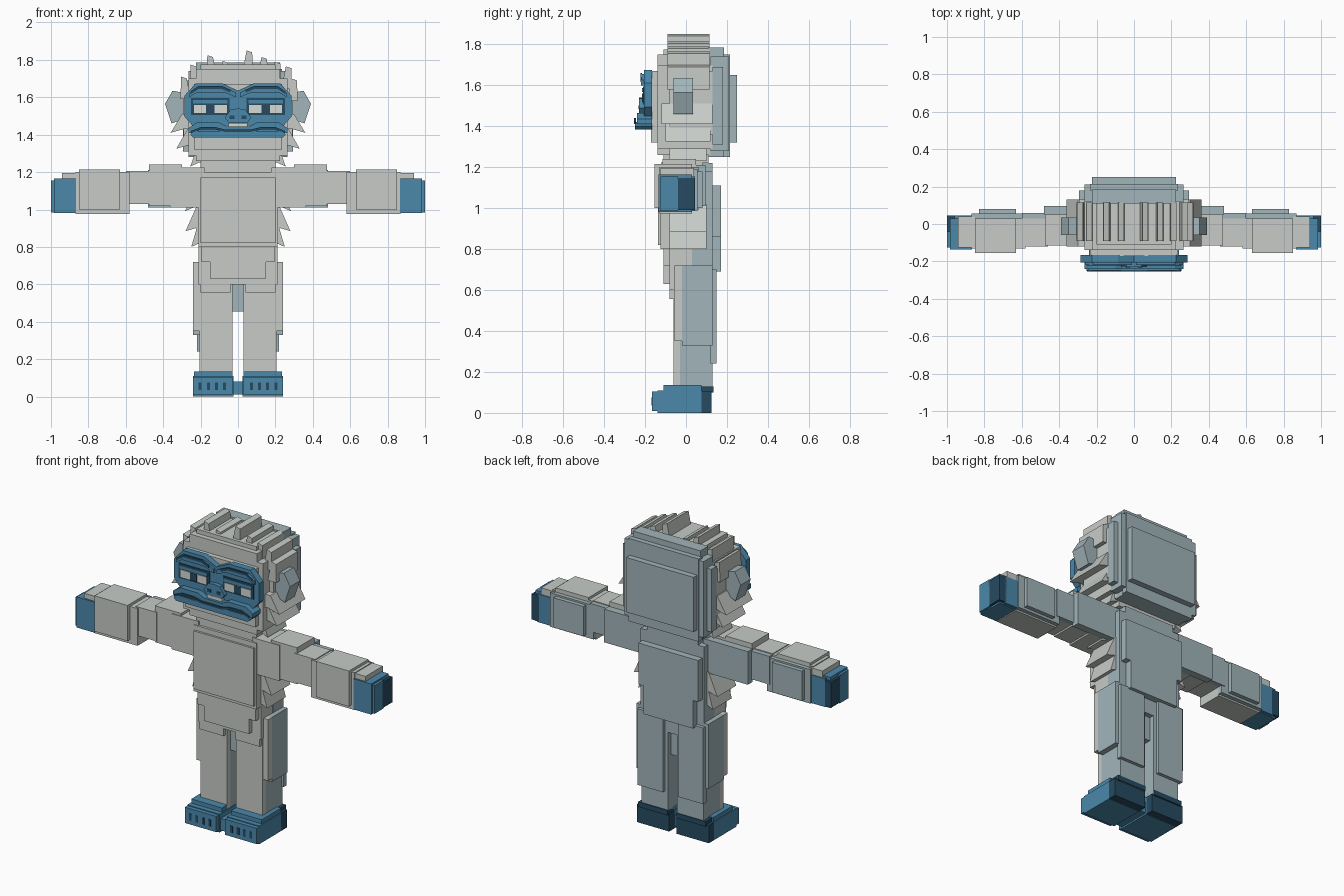
import bpy, bmesh

old = bpy.data.objects.get("Cube")
if old:
    bpy.data.objects.remove(old, do_unlink=True)


def material(name, r, g, b):
    mat = bpy.data.materials.new(name)
    mat.use_nodes = True
    mat.diffuse_color = (r, g, b, 1)
    shader = next(n for n in mat.node_tree.nodes if n.type == "BSDF_PRINCIPLED")
    shader.inputs["Base Color"].default_value = (r, g, b, 1)
    return mat


fur = material("light fur", .57, .6, .57)
back_fur = material("blue grey fur", .36, .46, .49)
skin = material("blue skin", .07, .25, .41)
dark = material("dark blue", .02, .07, .12)
white = material("eye white", .68, .7, .66)


def prism(name, mat, outline, y, pair=False):
    """Extrude an outline in the x-z plane along y; pair adds a mirrored copy."""
    sides = (("left_", 1), ("right_", -1)) if pair else (("", 1),)
    for prefix, sign in sides:
        bm = bmesh.new()
        front = bm.faces.new([bm.verts.new((sign * px, y[0], pz)) for px, pz in outline])
        grown = bmesh.ops.extrude_face_region(bm, geom=[front], use_keep_orig=True)
        moved = [v for v in grown["geom"] if isinstance(v, bmesh.types.BMVert)]
        bmesh.ops.translate(bm, verts=moved, vec=(0, y[1] - y[0], 0))
        bmesh.ops.recalc_face_normals(bm, faces=bm.faces)
        mesh = bpy.data.meshes.new(prefix + name)
        bm.to_mesh(mesh)
        bm.free()
        mesh.materials.append(mat)
        obj = bpy.data.objects.new(prefix + name, mesh)
        bpy.context.collection.objects.link(obj)


def block(name, mat, x, y, z, pair=True):
    prism(name, mat, [(x[0], z[0]), (x[1], z[0]), (x[1], z[1]), (x[0], z[1])], y, pair)


def centre(name, mat, half, y, z):
    block(name, mat, (-half, half), y, z, pair=False)


def symmetric(half_outline):
    """Complete an outline given on the +x side, from top to bottom."""
    return half_outline + [(-px, pz) for px, pz in reversed(half_outline) if px > 0]


# Head: stepped blocks, light at the front and blue grey at the back
centre("head_core", fur, .265, (-.14, .13), (1.29, 1.7))
centre("head_wide_band", fur, .292, (-.08, .13), (1.36, 1.67))
centre("head_tall_band", fur, .225, (-.14, .12), (1.26, 1.75))
centre("head_crown", fur, .2, (-.11, .11), (1.22, 1.775))
centre("head_front_pad", fur, .235, (-.17, -.1), (1.32, 1.67))
centre("head_back_wide", back_fur, .295, (.13, .18), (1.31, 1.69))
centre("head_back_core", back_fur, .265, (.12, .21), (1.28, 1.74))
centre("head_back_tall", back_fur, .225, (.11, .185), (1.25, 1.785))
centre("head_back_step", back_fur, .235, (.18, .215), (1.25, 1.75))
centre("head_back_panel", back_fur, .225, (.2, .25), (1.32, 1.65))

# Hair ridges on the crown
ridges = [(-.28, 1.71), (-.23, 1.775), (-.14, 1.825), (-.06, 1.795), (.05, 1.85),
          (.13, 1.815), (.2, 1.79), (.26, 1.765), (.29, 1.7)]
for i, (x, top) in enumerate(ridges):
    low = top - .12
    lean = -.01 if x < 0 else .01
    prism(f"hair_ridge_{i}", fur, [(x - .028, low), (x + .028, low),
          (x + lean + .016, top - .01), (x + lean - .014, top)], (-.09, .115))


# Downward pointing tufts on cheeks, armpits and waist
def tuft(name, x, top, tip_x, tip_z, y):
    prism(name, fur, [(x - .06, top), (x, top), (tip_x, tip_z),
                      (x - .01, tip_z + .02), (x - .06, tip_z + .02)], y, pair=True)


tuft("cheek_tuft", .3, 1.51, .36, 1.41, (-.12, .13))
tuft("jaw_tuft", .27, 1.43, .33, 1.325, (-.1, .12))
tuft("chin_tuft", .22, 1.33, .255, 1.23, (-.08, .1))
tuft("armpit_tuft", .22, 1.02, .28, .885, (-.08, .1))
tuft("waist_tuft", .215, .92, .25, .8, (-.08, .1))
tuft("sleeve_tuft", .25, 1.06, .285, .99, (-.06, .06))

# Ears
prism("ear", back_fur, [(.27, 1.62), (.35, 1.635), (.39, 1.565), (.355, 1.46), (.27, 1.49)],
      (-.06, .035), pair=True)

# Face mask and brows
prism("face_mask", skin, symmetric([(0, 1.635), (.085, 1.675), (.225, 1.675), (.285, 1.61),
      (.285, 1.495), (.245, 1.45), (0, 1.45)]), (-.205, -.165))
prism("brow", skin, [(.01, 1.6), (.07, 1.625), (.22, 1.625), (.26, 1.6),
      (.26, 1.625), (.22, 1.655), (.08, 1.655), (.01, 1.625)], (-.22, -.2), pair=True)
prism("brow_crease", dark, [(.04, 1.625), (.09, 1.645), (.21, 1.645), (.255, 1.615),
      (.255, 1.63), (.21, 1.66), (.085, 1.66), (.04, 1.64)], (-.223, -.215), pair=True)

# Eyes
block("eye_socket", dark, (.045, .25), (-.209, -.2), (1.505, 1.595))
block("eyelid", skin, (.055, .24), (-.215, -.206), (1.567, 1.586))
block("eyeball", white, (.06, .235), (-.213, -.205), (1.515, 1.56))
block("pupil", dark, (.125, .17), (-.216, -.21), (1.515, 1.56))

# Nose
prism("nose", skin, symmetric([(0, 1.54), (.04, 1.535), (.07, 1.49), (.05, 1.465), (0, 1.465)]),
      (-.23, -.2))
block("nostril", dark, (.02, .045), (-.233, -.225), (1.485, 1.502))

# Mouth
prism("upper_lip", skin, symmetric([(0, 1.445), (.06, 1.445), (.1, 1.465), (.22, 1.465),
      (.265, 1.435), (.265, 1.41), (0, 1.41)]), (-.24, -.165))
prism("lower_lip", skin, symmetric([(0, 1.42), (.24, 1.42), (.255, 1.4), (.24, 1.385),
      (0, 1.385)]), (-.25, -.165))
prism("mouth_line", dark, symmetric([(0, 1.428), (.07, 1.428), (.12, 1.44), (.2, 1.44),
      (.25, 1.42), (.25, 1.41), (.2, 1.427), (.12, 1.427), (.07, 1.415), (0, 1.415)]),
      (-.254, -.245))
centre("teeth", white, .05, (-.225, -.2), (1.442, 1.462))

# Torso
centre("collar", fur, .2, (-.11, .08), (1.16, 1.235))
centre("chest", fur, .21, (-.125, .07), (.8, 1.2))
centre("chest_bib", fur, .2, (-.137, -.1), (.82, 1.17))
centre("belly", fur, .195, (-.11, .06), (.72, .85))
centre("belly_point", fur, .15, (-.11, .0), (.63, .8))
centre("hip_front", fur, .21, (-.08, .03), (.6, .8))
centre("torso_back", back_fur, .212, (.03, .13), (.6, 1.18))
centre("upper_back", back_fur, .2, (.12, .17), (.86, 1.11))
centre("lower_back", back_fur, .165, (.12, .17), (.69, .9))
centre("nape", back_fur, .17, (.07, .13), (1.15, 1.22))

# Legs
centre("crotch", back_fur, .035, (-.03, .1), (.455, .66))
block("leg_front", fur, (.03, .207), (-.06, -.03), (.1, .65))
block("leg_back", back_fur, (.03, .207), (-.03, .13), (.1, .65))
block("thigh_front", fur, (.04, .2), (-.08, -.05), (.555, .68))
block("hip_pad", fur, (.19, .24), (-.055, -.02), (.35, .72))
block("hip_pad_back", back_fur, (.19, .24), (-.02, .13), (.33, .72))
block("leg_back_panel", back_fur, (.05, .22), (.12, .15), (.24, .7))

# Arms
block("shoulder", fur, (.18, .36), (-.12, .05), (1.01, 1.225))
block("upper_arm", fur, (.3, .475), (-.115, .05), (1.02, 1.24))
block("shoulder_back", back_fur, (.18, .48), (.05, .095), (1.01, 1.21))
block("elbow", fur, (.46, .6), (-.12, .03), (1.03, 1.205))
block("elbow_back", back_fur, (.46, .6), (.03, .06), (1.03, 1.2))
block("forearm", fur, (.58, .87), (-.13, .03), (.975, 1.2))
block("forearm_pad", fur, (.63, .85), (-.155, .03), (1.0, 1.215))
block("forearm_back", back_fur, (.58, .87), (.03, .055), (.985, 1.19))
block("forearm_back_pad", back_fur, (.63, .83), (.05, .08), (1.0, 1.18))
block("wrist_cuff", fur, (.85, .94), (-.125, .04), (1.155, 1.195))

# Hands
block("hand", skin, (.865, .985), (-.135, .03), (.98, 1.165))
block("knuckles", skin, (.97, 1.0), (-.125, -.04), (.985, 1.155))
block("palm", dark, (.95, 1.0), (-.05, .045), (.99, 1.145))
block("hand_back", skin, (.865, .96), (.02, .045), (.985, 1.155))

# Feet
block("foot", skin, (.025, .24), (-.14, .075), (.0, .11))
block("foot_top", skin, (.03, .235), (-.11, .075), (.1, .135))
block("toes", skin, (.03, .24), (-.165, -.12), (.01, .105))
block("heel", dark, (.025, .24), (.07, .125), (.0, .108))
block("ankle", dark, (.03, .225), (.06, .135), (.1, .13))
centre("foot_bridge", skin, .035, (-.13, .07), (.01, .08))
for i in range(4):
    x = .065 + i * .043
    block(f"toe_gap_{i}", dark, (x, x + .016), (-.168, -.16), (.035, .075))
